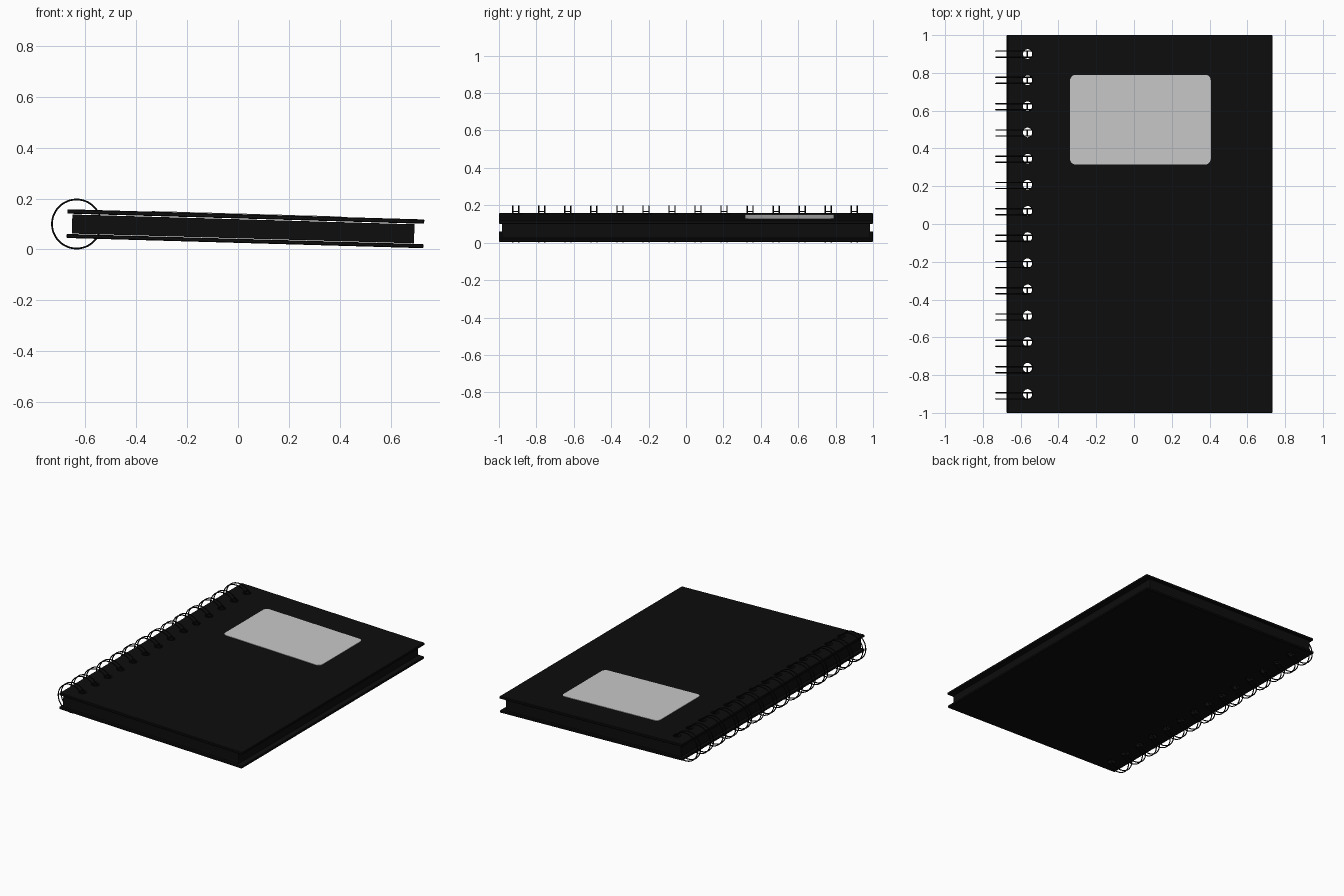
import bpy
from math import pi, atan2, cos, sin
from mathutils import Matrix, Vector

if "Cube" in bpy.data.objects:
    bpy.data.objects.remove(bpy.data.objects["Cube"])


def material(name, value):
    m = bpy.data.materials.new(name)
    m.use_nodes = True
    colour = (value, value, value, 1)
    m.diffuse_color = colour
    m.node_tree.nodes["Principled BSDF"].inputs["Base Color"].default_value = colour
    return m


BLACK = material("black", 0.004)
GREY = material("label grey", 0.58)

# The whole book lies tilted, its bound edge raised on the rings
TILT = atan2(0.04, 1.4)
BOOK = Matrix.Translation((0.027, 0, 0)) @ Matrix.Rotation(TILT, 4, "Y")


def apply(obj, mod):
    bpy.context.view_layer.objects.active = obj
    bpy.ops.object.modifier_apply(modifier=mod.name)


def slab(name, x0, x1, y0, y1, z0, z1, mat):
    """Flat box given in the tilted frame of the book."""
    bpy.ops.mesh.primitive_cube_add(size=1)
    o = bpy.context.object
    o.name = name
    o.data.transform(Matrix.LocRotScale(
        Vector(((x0 + x1) / 2, (y0 + y1) / 2, (z0 + z1) / 2)), None,
        Vector((x1 - x0, y1 - y0, z1 - z0))))
    o.data.materials.append(mat)
    o.matrix_world = BOOK
    return o


def bevel(o, width, segments, upright_only=False):
    mod = o.modifiers.new("bevel", "BEVEL")
    mod.width, mod.segments = width, segments
    if upright_only:
        mod.limit_method = "WEIGHT"
        w = o.data.attributes.new("bevel_weight_edge", "FLOAT", "EDGE")
        for e in o.data.edges:
            a, b = (o.data.vertices[i].co for i in e.vertices)
            w.data[e.index].value = 1.0 if abs(a.z - b.z) > abs(a.x - b.x) + abs(a.y - b.y) else 0.0
    apply(o, mod)


# Covers and page block, separated by hairline gaps
back_cover = slab("back_cover", -0.702, 0.702, -1, 1, 0.025, 0.041, BLACK)
front_cover = slab("front_cover", -0.702, 0.702, -1, 1, 0.121, 0.138, BLACK)
pages = slab("pages", -0.682, 0.664, -0.985, 0.985, 0.043, 0.118, BLACK)
for cover in (back_cover, front_cover):
    bevel(cover, 0.003, 1)

# Row of punched holes through covers and pages
COUNT = 14
cutters = []
for i in range(COUNT):
    y = 0.9 - i * 1.8 / (COUNT - 1)
    bpy.ops.mesh.primitive_cylinder_add(vertices=20, radius=0.026, depth=0.4)
    c = bpy.context.object
    c.matrix_world = BOOK @ Matrix.Translation((-0.593, y, 0.08))
    cutters.append(c)
bpy.ops.object.select_all(action="DESELECT")
for c in cutters:
    c.select_set(True)
bpy.context.view_layer.objects.active = cutters[0]
bpy.ops.object.join()
cutter = bpy.context.object
cutter.hide_render = True
for part in (back_cover, front_cover, pages):
    mod = part.modifiers.new("holes", "BOOLEAN")
    mod.operation, mod.object, mod.solver = "DIFFERENCE", cutter, "EXACT"
    apply(part, mod)
bpy.data.objects.remove(cutter)

# Title label with rounded corners
label = slab("label", -0.37, 0.376, 0.315, 0.79, 0.136, 0.1405, GREY)
bevel(label, 0.03, 5, upright_only=True)

# Binding: pairs of wire rings, each joined by a short bar above the hole
CX, CZ, RING, WIRE, HALF = -0.635, 0.1, 0.0965, 0.0035, 0.016


def wire_part(name, mesh, loc):
    o = bpy.data.objects.new(name, mesh)
    o.location = loc
    bpy.context.collection.objects.link(o)


def wire_mesh():
    """Takes the mesh of the active primitive, turned to the y axis."""
    o = bpy.context.object
    bpy.ops.object.shade_smooth_by_angle()
    mesh = o.data
    mesh.transform(Matrix.Rotation(pi / 2, 4, "X"))
    mesh.materials.append(BLACK)
    bpy.data.objects.remove(o)
    return mesh


bpy.ops.mesh.primitive_torus_add(major_radius=RING, minor_radius=WIRE,
                                 major_segments=48, minor_segments=8)
ring = wire_mesh()
bpy.ops.mesh.primitive_cylinder_add(vertices=8, radius=WIRE, depth=2 * HALF)
bar = wire_mesh()
angle = 0.77
for i in range(COUNT):
    y = 0.8995 - i * 0.1392
    for side in (-1, 1):
        wire_part("wire_ring", ring, (CX, y + side * HALF, CZ))
    wire_part("wire_bar", bar, (CX + RING * cos(angle), y, CZ + RING * sin(angle)))
